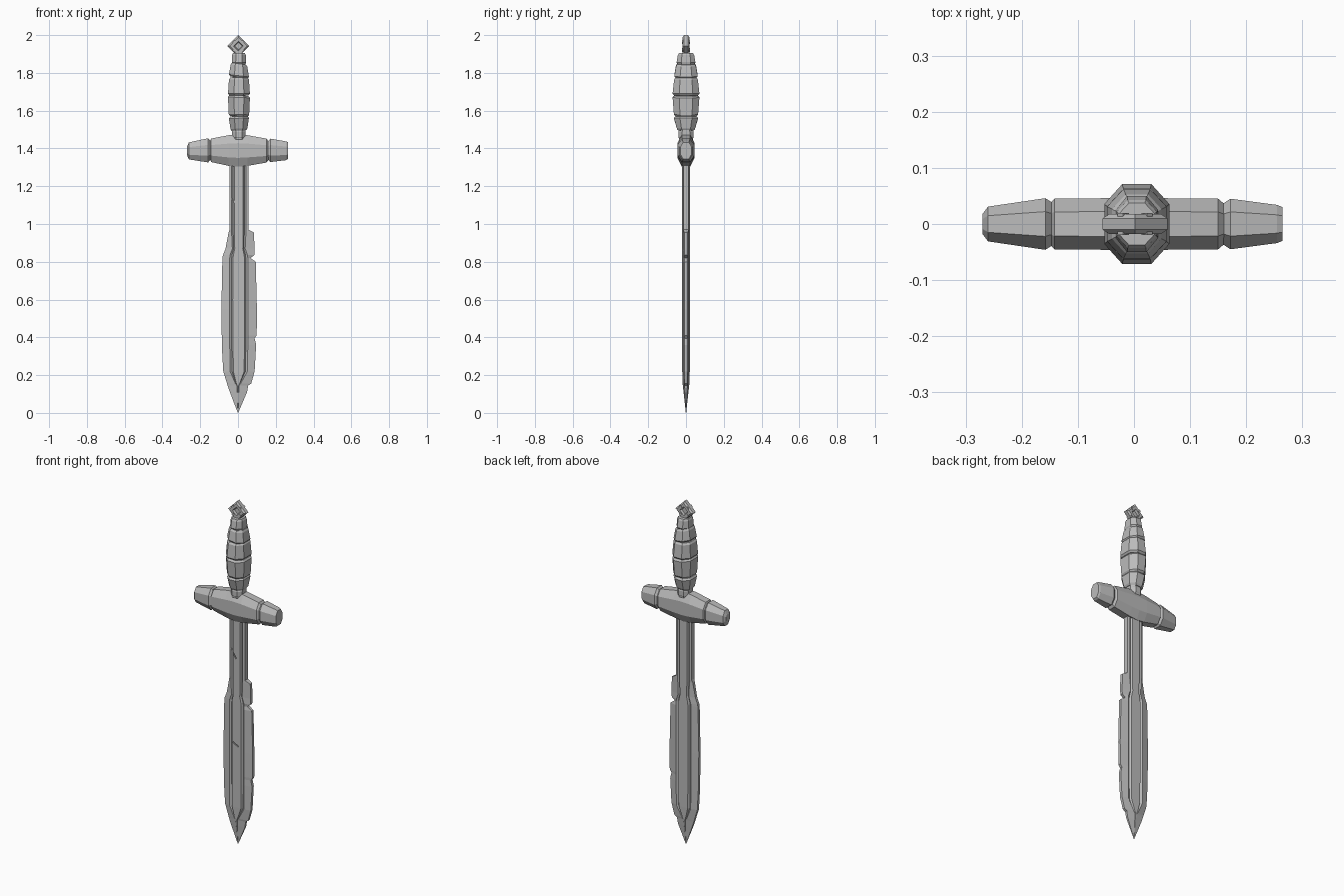
import bpy, bmesh, math
from mathutils import Matrix, Vector

if "Cube" in bpy.data.objects:
    bpy.data.objects.remove(bpy.data.objects["Cube"])

steel = bpy.data.materials.new("worn_grey_metal")
steel.use_nodes = True
grey = (0.5, 0.5, 0.5, 1)
steel.diffuse_color = grey
steel.node_tree.nodes["Principled BSDF"].inputs["Base Color"].default_value = grey


def finish(name, bm):
    bmesh.ops.recalc_face_normals(bm, faces=bm.faces)
    mesh = bpy.data.meshes.new(name)
    bm.to_mesh(mesh)
    bm.free()
    mesh.materials.append(steel)
    obj = bpy.data.objects.new(name, mesh)
    bpy.context.collection.objects.link(obj)
    return obj


def loft(name, rings):
    """Skin a list of equal-length point rings and cap both ends."""
    bm = bmesh.new()
    loops = [[bm.verts.new(p) for p in ring] for ring in rings]
    for a, b in zip(loops, loops[1:]):
        for i in range(len(a)):
            j = (i + 1) % len(a)
            bm.faces.new((a[i], a[j], b[j], b[i]))
    bm.faces.new(loops[0])
    bm.faces.new(loops[-1])
    return finish(name, bm)


def octagon(rx, ry, flat_x, flat_y):
    return [(rx, -flat_y), (rx, flat_y), (flat_x, ry), (-flat_x, ry),
            (-rx, flat_y), (-rx, -flat_y), (-flat_x, -ry), (flat_x, -ry)]


# Blade: sunken grooves frame a raised centre panel, thin chipped edges outside
def blade_ring(z, left, right, frame, edge, body):
    panel = frame * 0.62
    groove = frame * 0.78
    front = [(left, edge), (-frame, body * 0.85), (-groove, body * 0.5), (-panel, body),
             (panel, body), (groove, body * 0.5), (frame, body * 0.85), (right, edge)]
    mid = 0.004 if z > 0.2 else 0
    ring = [(x if i in (0, 7) else x + mid, -y, z) for i, (x, y) in enumerate(front)]
    return ring + [(x, -y, z) for x, y, z in reversed(ring)]


blade_stations = [
    (1.34, -.045, .055, .038, .014, .02), (0.97, -.045, .055, .038, .014, .02),
    (0.955, -.05, .085, .038, .009, .02), (0.87, -.066, .087, .034, .008, .02),
    (0.835, -.08, .086, .046, .008, .02), (0.82, -.082, .066, .048, .008, .02),
    (0.80, -.083, .094, .048, .008, .02), (0.55, -.088, .1, .048, .008, .02),
    (0.41, -.086, .099, .048, .008, .02), (0.395, -.086, .088, .048, .008, .02),
    (0.36, -.086, .096, .048, .008, .02), (0.22, -.078, .088, .046, .008, .02),
    (0.155, -.058, .07, .014, .007, .018), (0.145, -.055, .054, .006, .007, .017),
    (0.11, -.043, .048, .004, .006, .013), (0.0, -.001, .001, .0005, .0005, .001)]
blade = loft("blade", [blade_ring(*s) for s in blade_stations])

# Battle cracks cut into the front of the centre panel
for z, x, turn in ((1.11, -.015, 0.6), (0.59, -.01, 1.1)):
    bm = bmesh.new()
    bmesh.ops.create_cube(bm, size=1, matrix=Matrix.Translation((x, -.021, z))
                          @ Matrix.Rotation(-turn, 4, 'Y') @ Matrix.Diagonal((.007, .014, .06, 1)))
    cutter = finish("crack_cutter", bm)
    cutter.hide_render = True
    mod = blade.modifiers.new("crack", 'BOOLEAN')
    mod.operation = 'DIFFERENCE'
    mod.object = cutter
    bpy.context.view_layer.objects.active = blade
    bpy.ops.object.modifier_apply(modifier="crack")
    bpy.data.objects.remove(cutter)


# Crossguard: chamfered bar running along x
def guard_part(name, stations):
    rings = []
    for x, low, high, depth in stations:
        mid, half = (low + high) / 2, (high - low) / 2
        rings.append([(x, y, mid + z) for y, z in octagon(depth, half, depth * .48, half * .45)])
    return loft(name, rings)


guard_part("guard_body", [
    (-.15, 1.345, 1.435, .036), (-.142, 1.328, 1.452, .045), (-.05, 1.308, 1.47, .046),
    (0, 1.303, 1.475, .046), (.05, 1.308, 1.47, .046), (.15, 1.325, 1.452, .045),
    (.163, 1.342, 1.437, .034)])
guard_part("guard_left_end", [
    (.155, 1.345, 1.435, .034), (.172, 1.328, 1.452, .045),
    (.255, 1.338, 1.437, .034), (.265, 1.345, 1.432, .03)])
guard_part("guard_right_end", [
    (-.142, 1.345, 1.435, .036), (-.158, 1.326, 1.454, .046),
    (-.26, 1.342, 1.432, .031), (-.27, 1.365, 1.41, .018)])


# Grip: stacked, slightly tilted bands with bevelled rims around a core
def grip_band(name, low, high, bottom, top, tilt=0.0):
    bevel = .01
    rings = []
    for z, (rx, ry), k in ((low, bottom, .87), (low + bevel, bottom, 1),
                           (high - bevel, top, 1), (high, top, .87)):
        rings.append([(x * k + .005, y * k, z + tilt * x)
                      for x, y in octagon(rx, ry, rx * .45, ry * .5)])
    loft(name, rings)


grip_band("grip_core", 1.44, 1.88, (.036, .038), (.035, .04))
grip_band("grip_collar", 1.45, 1.497, (.036, .041), (.036, .041))
grip_band("grip_band_lower", 1.495, 1.57, (.045, .048), (.053, .064), .04)
grip_band("grip_band_middle", 1.57, 1.68, (.054, .064), (.058, .071), -.04)
grip_band("grip_band_upper", 1.68, 1.775, (.058, .071), (.053, .063), .0)
grip_band("grip_band_top", 1.775, 1.848, (.053, .062), (.044, .053), -.12)
grip_band("grip_cap", 1.845, 1.905, (.038, .05), (.036, .043))

# Pommel: diamond frame with a sunken centre and a small stud
pommel_z = 1.942


def diamond(radius, y):
    return [(radius * math.cos(i * math.pi / 2) + .002, y,
             pommel_z + radius * math.sin(i * math.pi / 2)) for i in range(4)]


loft("pommel_diamond", [diamond(r, y) for r, y in (
    (.02, -.006), (.026, -.018), (.046, -.018), (.058, -.01),
    (.058, .01), (.046, .018), (.026, .018), (.02, .006))])
bm = bmesh.new()
for angle in range(4):
    spot = Vector((.002, 0, pommel_z)) + Matrix.Rotation(
        math.radians(45 + 90 * angle), 3, 'Y') @ Vector((.03, 0, 0))
    bmesh.ops.create_cube(bm, size=1, matrix=Matrix.Translation(spot)
                          @ Matrix.Rotation(math.pi / 4, 4, 'Y')
                          @ Matrix.Diagonal((.014, .04, .014, 1)))
finish("pommel_studs", bm)
bm = bmesh.new()
bmesh.ops.create_cube(bm, size=1, matrix=Matrix.Translation((.003, 0, 1.905))
                      @ Matrix.Diagonal((.04, .036, .025, 1)))
finish("pommel_neck", bm)
